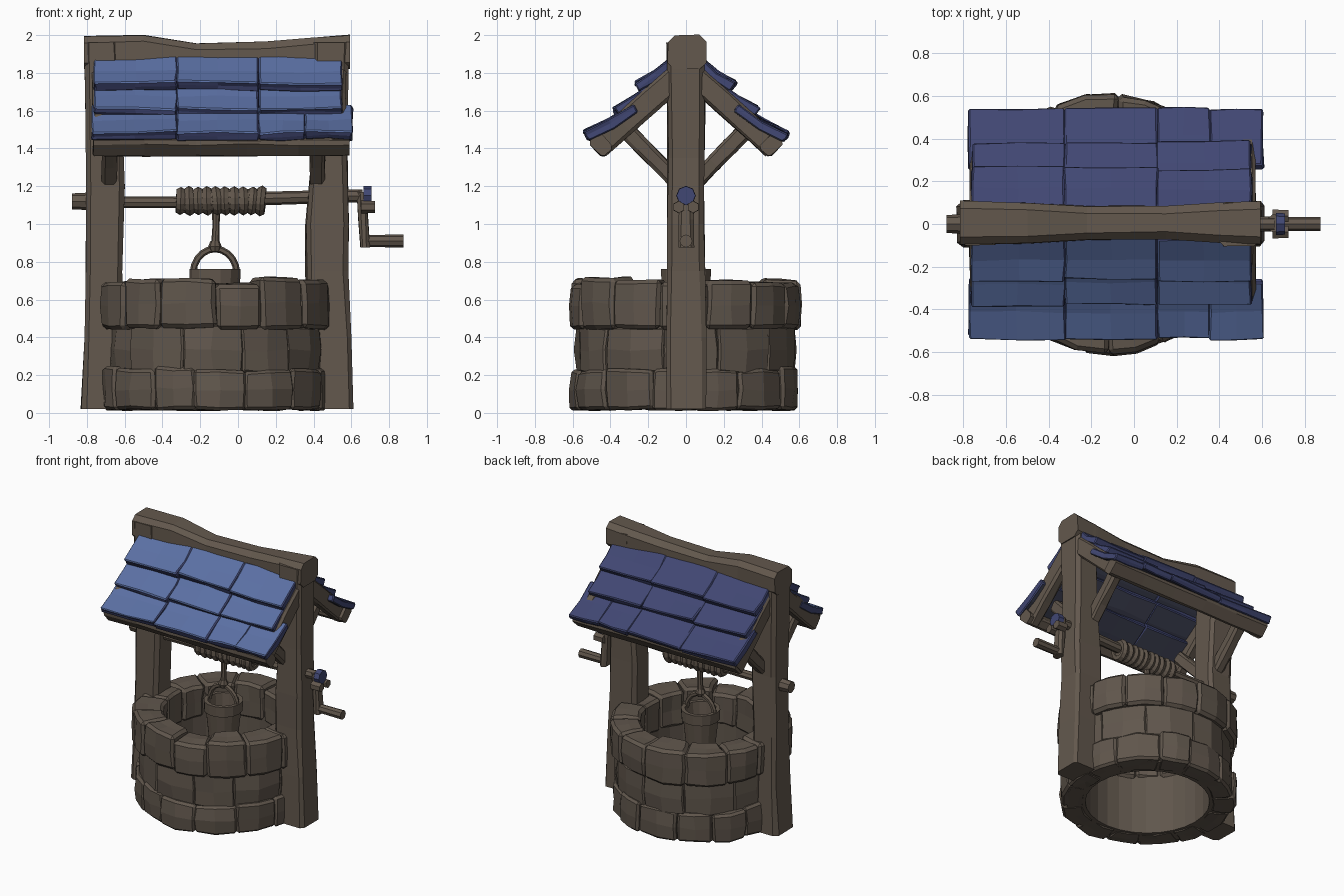
import bpy, bmesh, math, random
from mathutils import Vector

if "Cube" in bpy.data.objects:
    bpy.data.objects.remove(bpy.data.objects["Cube"])

random.seed(7)
CX = -0.12  # centre of the stone ring


def material(name, r, g, b):
    m = bpy.data.materials.new(name)
    lin = [((c / 255 + 0.055) / 1.055) ** 2.4 for c in (r, g, b)]
    m.diffuse_color = (*lin, 1)
    m.use_nodes = True
    m.node_tree.nodes["Principled BSDF"].inputs["Base Color"].default_value = m.diffuse_color
    return m


WOOD = material("wood_brown", 99, 88, 77)
STONE = material("stone_brown", 96, 86, 76)
BLUE = material("roof_blue", 91, 112, 164)
DARK_BLUE = material("roof_dark_blue", 65, 71, 115)
SLATE = material("roof_underside", 66, 69, 88)


def jit(a):
    return random.uniform(-a, a)


def finish(name, bm, mat, bevel=0):
    bmesh.ops.recalc_face_normals(bm, faces=bm.faces[:])
    me = bpy.data.meshes.new(name)
    bm.to_mesh(me)
    bm.free()
    me.materials.append(mat)
    ob = bpy.data.objects.new(name, me)
    bpy.context.collection.objects.link(ob)
    if bevel:
        mod = ob.modifiers.new("worn_edges", "BEVEL")
        mod.width, mod.segments = bevel, 1
        mod.limit_method, mod.angle_limit = "ANGLE", math.radians(45)
    return ob


def skin(name, rings, mat, closed=False):
    """Join rings of points into a tube, capped unless it closes on itself."""
    bm = bmesh.new()
    vs = [[bm.verts.new(p) for p in ring] for ring in rings]
    n = len(vs[0])
    pairs = list(zip(vs, vs[1:])) + ([(vs[-1], vs[0])] if closed else [])
    for a, b in pairs:
        for i in range(n):
            bm.faces.new((a[i], a[(i + 1) % n], b[(i + 1) % n], b[i]))
    if not closed:
        bm.faces.new(vs[0])
        bm.faces.new(vs[-1])
    return finish(name, bm, mat)


def section(c, u, v, hu, hv, ch=0.022, j=0.0):
    """Rectangle with cut corners around c."""
    pts = []
    for a, b in ((1, 0), (0, 1)), ((0, 1), (-1, 0)), ((-1, 0), (0, -1)), ((0, -1), (1, 0)):
        su, sv = a[0] + b[0], a[1] + b[1]
        for k in (a, b):
            du = su * (hu - (0 if k[0] else ch))
            dv = sv * (hv - (0 if k[1] else ch))
            pts.append(c + u * (du + jit(j)) + v * (dv + jit(j)))
    return pts


def beam(name, p0, p1, w, h, u, mat=WOOD, n=3, ch=0.015, j=0.004):
    p0, p1, u = Vector(p0), Vector(p1), Vector(u).normalized()
    v = (p1 - p0).normalized().cross(u)
    return skin(name, [section(p0.lerp(p1, i / n), u, v, w / 2, h / 2, ch, j)
                       for i in range(n + 1)], mat)


def rod(name, path, radii, sides=8, mat=WOOD):
    path, rings = [Vector(p) for p in path], []
    for i, p in enumerate(path):
        d = (path[min(i + 1, len(path) - 1)] - path[max(i - 1, 0)]).normalized()
        u = d.cross(Vector((0, 1, 0))).normalized()
        v = d.cross(u)
        rings.append([p + (u * math.cos(t) + v * math.sin(t)) * radii[i]
                      for t in (2 * math.pi * k / sides for k in range(sides))])
    return skin(name, rings, mat)


def lathe(name, profile, cx, segs, mat):
    rings = [[(cx + r * math.cos(t), r * math.sin(t), z) for r, z in profile]
             for t in (2 * math.pi * k / segs for k in range(segs))]
    return skin(name, rings, mat, closed=True)


def block(bm, place, j):
    """Cube with each side split in four, its points moved by place(a, b, c)."""
    grid = {}
    for axis in range(3):
        for sign in (-1, 1):
            for a in (-1, 0):
                for b in (-1, 0):
                    quad = []
                    for p in ((a, b), (a + 1, b), (a + 1, b + 1), (a, b + 1)):
                        key = p[:axis] + (sign,) + p[axis:]
                        if key not in grid:
                            shake = Vector((jit(j), jit(j), jit(j)))
                            grid[key] = bm.verts.new(Vector(place(*key)) + shake)
                        quad.append(grid[key])
                    bm.faces.new(quad)


# Stone ring: three courses of uneven blocks
def course(name, count, r0, r1, z0, z1, turn, top_jit, bevel):
    bm = bmesh.new()
    step = 2 * math.pi / count
    cuts = [turn + step * (i + jit(0.16)) for i in range(count)]
    cuts.append(cuts[0] + 2 * math.pi)
    for a0, a1 in zip(cuts, cuts[1:]):
        top, out = z1 + jit(top_jit), r1 + jit(0.012)

        def place(s, t, q):
            mid, half = (a0 + a1) / 2, (a1 - a0) / 2 + 0.002
            a = mid + s * half
            r = out + 0.012 - 0.012 * (abs(s) + abs(q)) / 2 if t > 0 else r0
            r = (r0 + out) / 2 if t == 0 else r
            zc, zh = (z0 + top) / 2, (top - z0) / 2
            return CX + r * math.cos(a), r * math.sin(a), zc + q * zh * (1 - 0.02 * abs(s))
        block(bm, place, 0.008)
    return finish(name, bm, STONE, bevel)


course("bottom_stones", 14, 0.44, 0.592, 0.015, 0.235, 0.1, 0.012, 0.016)
course("middle_stones", 11, 0.44, 0.572, 0.21, 0.46, 0.35, 0.006, 0.01)
course("rim_stones", 14, 0.41, 0.612, 0.445, 0.70, 0.2, 0.016, 0.02)
lathe("well_lining", [(0.425, 0.02), (0.555, 0.02), (0.555, 0.62), (0.425, 0.62)], CX, 28, STONE)

# Posts: (z, left, right, half depth)
X, Y, Z = Vector((1, 0, 0)), Vector((0, 1, 0)), Vector((0, 0, 1))
for name, rows in {
    "left_post": [(0.02, -0.83, -0.6, 0.108), (0.4, -0.81, -0.61, 0.104), (0.75, -0.805, -0.615, 0.098),
                  (1.2, -0.8, -0.6, 0.096), (1.6, -0.805, -0.615, 0.1), (1.96, -0.812, -0.63, 0.102)],
    "right_post": [(0.02, 0.37, 0.615, 0.108), (0.4, 0.365, 0.6, 0.104), (0.75, 0.36, 0.585, 0.098),
                   (1.0, 0.36, 0.585, 0.096), (1.35, 0.385, 0.58, 0.096), (1.96, 0.40, 0.585, 0.102)],
}.items():
    skin(name, [section(Vector(((a + b) / 2, 0, z)), X, Y, (b - a) / 2, d, 0.025, 0.005)
                for z, a, b, d in rows], WOOD)

# Ridge beam with a sagging top: (x, bottom, top, half depth)
skin("ridge_beam", [section(Vector((x, 0.005, (a + b) / 2)), Y, Z, d, (b - a) / 2, 0.035, 0.003)
                    for x, a, b, d in [(-0.815, 1.82, 1.995, 0.102), (-0.5, 1.81, 2.0, 0.095),
                                       (-0.22, 1.8, 1.957, 0.08), (0.15, 1.8, 1.965, 0.078),
                                       (0.4, 1.81, 1.985, 0.095), (0.592, 1.82, 2.0, 0.102)]], WOOD)

# Roof tile rows: (upper y, upper z, lower y, lower z, column edges)
COLS = [-0.76, -0.325, 0.11, 0.55]
ROWS = [(0.07, 1.89, 0.265, 1.745, COLS),
        (0.17, 1.76, 0.385, 1.615, COLS),
        (0.28, 1.635, 0.545, 1.485, [-0.775, -0.325, 0.11, 0.355, 0.605])]
for side, label, mat in ((-1, "front", BLUE), (1, "back", DARK_BLUE)):
    bm = bmesh.new()
    for y0, z0, y1, z1, cols in ROWS:
        for xa, xb in zip(cols, cols[1:]):
            drop, lift, tilt = jit(0.012), jit(0.006), jit(0.008)

            def place(s, t, q):
                f = (t + 1) / 2
                y = y0 + (y1 + drop - y0) * f
                z = z0 + (z1 + lift - z0) * f - 0.01 * (t == 0) + tilt * s * f
                off = -0.026 * (1 - q)  # slab thickness, square to the slope
                x = (xa + xb) / 2 + s * ((xb - xa) / 2 + 0.001)
                return x, side * (y + off * 0.55), z + off * 0.84
            block(bm, place, 0.006)
    tiles = finish(label + "_roof_tiles", bm, mat, 0.007)
    # Dark tile edges and darker undersides
    tiles.data.materials.append(DARK_BLUE)
    tiles.data.materials.append(SLATE)
    up = Vector((0, side * 0.55, 0.84))
    for face in tiles.data.polygons:
        facing = face.normal.dot(up)
        face.material_index = 0 if facing > 0.6 else 2 if facing < -0.6 else 1

    # Roof frame: rafters, eave beam and braces
    slope = Vector((0, side * 0.7, -0.65))
    beam(label + "_eave_beam", (-0.765, side * 0.45, 1.418), (0.59, side * 0.45, 1.418),
         0.08, 0.11, slope, n=5)
    for end, xr, xb in (("left", -0.73, -0.68), ("right", 0.53, 0.42)):
        beam(f"{label}_{end}_rafter", (xr, side * 0.06, 1.77), (xr, side * 0.465, 1.405), 0.08, 0.125, X)
        beam(f"{label}_{end}_brace", (xb, side * 0.06, 1.235), (xb, side * 0.32, 1.5), 0.078, 0.085, X)

# Windlass shaft, end peg and rope coil
rod("shaft", [(-0.82, 0, 1.115), (-0.3, 0, 1.115), (0.14, 0, 1.135), (0.66, 0, 1.15)],
    [0.032, 0.03, 0.036, 0.034])
rod("shaft_end", [(-0.88, 0, 1.12), (-0.8, 0, 1.12)], [0.042, 0.046])
rod("coil_core", [(-0.32, 0, 1.12), (0.135, 0, 1.125)], [0.062, 0.062], 10)
for i in range(10):
    bpy.ops.mesh.primitive_torus_add(
        major_segments=14, minor_segments=6, major_radius=0.052 + jit(0.004), minor_radius=0.026,
        location=(-0.305 + i * 0.0475, 0, 1.122), rotation=(0, math.pi / 2 + jit(0.1), jit(0.1)))
    coil = bpy.context.object
    coil.name = f"rope_coil_{i + 1}"
    coil.data.materials.append(WOOD)

# Crank
beam("crank_arm", (0.672, 0, 0.875), (0.655, 0, 1.17), 0.05, 0.08, X, n=2)
rod("crank_cap", [(0.665, 0, 1.15), (0.708, 0, 1.15)], [0.052, 0.05], 8, DARK_BLUE)
rod("crank_handle", [(0.66, 0, 0.91), (0.875, 0, 0.91)], [0.032, 0.034])
for s, label in ((-1, "front"), (1, "back")):
    rod(label + "_crank_bolt", [(0.65, s * 0.038, 1.09), (0.725, s * 0.038, 1.09)], [0.034, 0.032], 6)

# Hanging rope, bucket and its handle
BX = -0.122
rod("hanging_rope", [(-0.115, 0, 1.1), (-0.117, 0, 0.98), (BX, 0, 0.87)], [0.022, 0.019, 0.022])
rod("rope_knot", [(BX, 0, 0.855), (BX, 0, 0.88), (BX, 0, 0.91)], [0.026, 0.036, 0.024])
arc = [math.pi * k / 10 for k in range(11)]
rod("bucket_handle", [(BX + 0.115 * math.cos(t), 0, 0.74 + 0.128 * math.sin(t)) for t in arc],
    [0.018] * 11, 6)
lathe("bucket", [(0.002, 0.42), (0.095, 0.42), (0.122, 0.68), (0.133, 0.685), (0.136, 0.762),
                 (0.108, 0.762), (0.08, 0.46), (0.002, 0.46)], BX, 14, WOOD)
